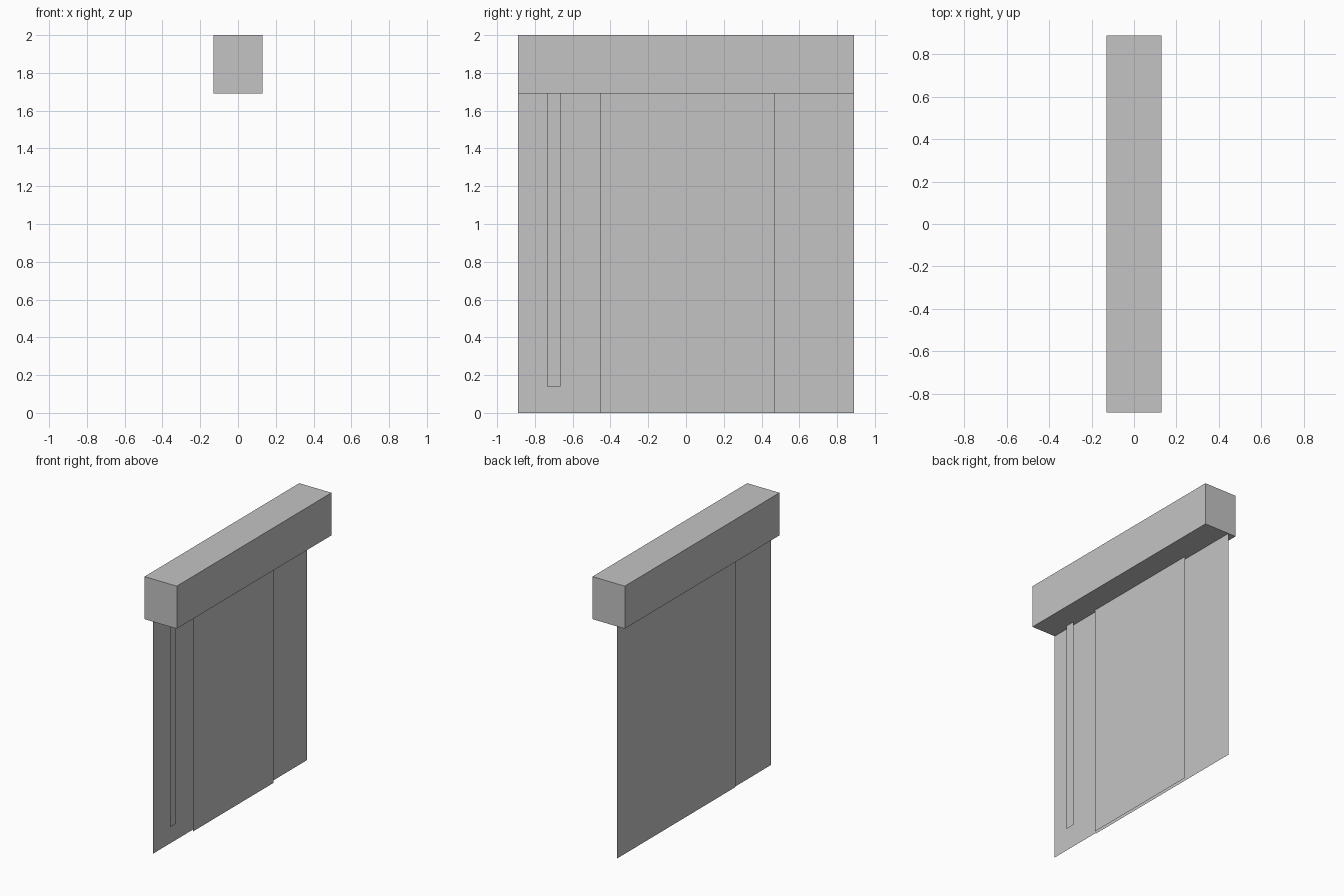
import bpy
import bmesh

old = bpy.data.objects.get("Cube")
if old:
    bpy.data.objects.remove(old, do_unlink=True)

grey = bpy.data.materials.new("light_grey")
grey.use_nodes = True
colour = (0.55, 0.55, 0.55, 1)
grey.diffuse_color = colour
grey.node_tree.nodes["Principled BSDF"].inputs["Base Color"].default_value = colour


def finish(name, bm):
    mesh = bpy.data.meshes.new(name)
    bm.to_mesh(mesh)
    bm.free()
    mesh.materials.append(grey)
    obj = bpy.data.objects.new(name, mesh)
    bpy.context.collection.objects.link(obj)
    return obj


def sheet(name, x, y0, y1, z0, z1):
    """Thin upright fabric sheet facing +x."""
    bm = bmesh.new()
    corners = [(y0, z0), (y1, z0), (y1, z1), (y0, z1)]
    bm.faces.new([bm.verts.new((x, y, z)) for y, z in corners])
    return finish(name, bm)


HALF = 0.89
RAIL_BOTTOM = 1.69

# Head rail box
bm = bmesh.new()
bmesh.ops.create_cube(bm, size=1)
bmesh.ops.scale(bm, vec=(0.26, 2 * HALF, 2 - RAIL_BOTTOM), verts=bm.verts)
bmesh.ops.translate(bm, vec=(0, 0, (2 + RAIL_BOTTOM) / 2), verts=bm.verts)
finish("head_rail", bm)

# Overlapping hanging panels, each on its own track
sheet("near_panel", -0.062, -HALF, -0.43, 0, RAIL_BOTTOM)
sheet("middle_panel", -0.045, -0.455, 0.47, 0, RAIL_BOTTOM)
sheet("far_panel", -0.068, -0.47, HALF, 0, RAIL_BOTTOM)

# Narrow pull strip
sheet("pull_strip", -0.035, -0.735, -0.665, 0.14, RAIL_BOTTOM)
